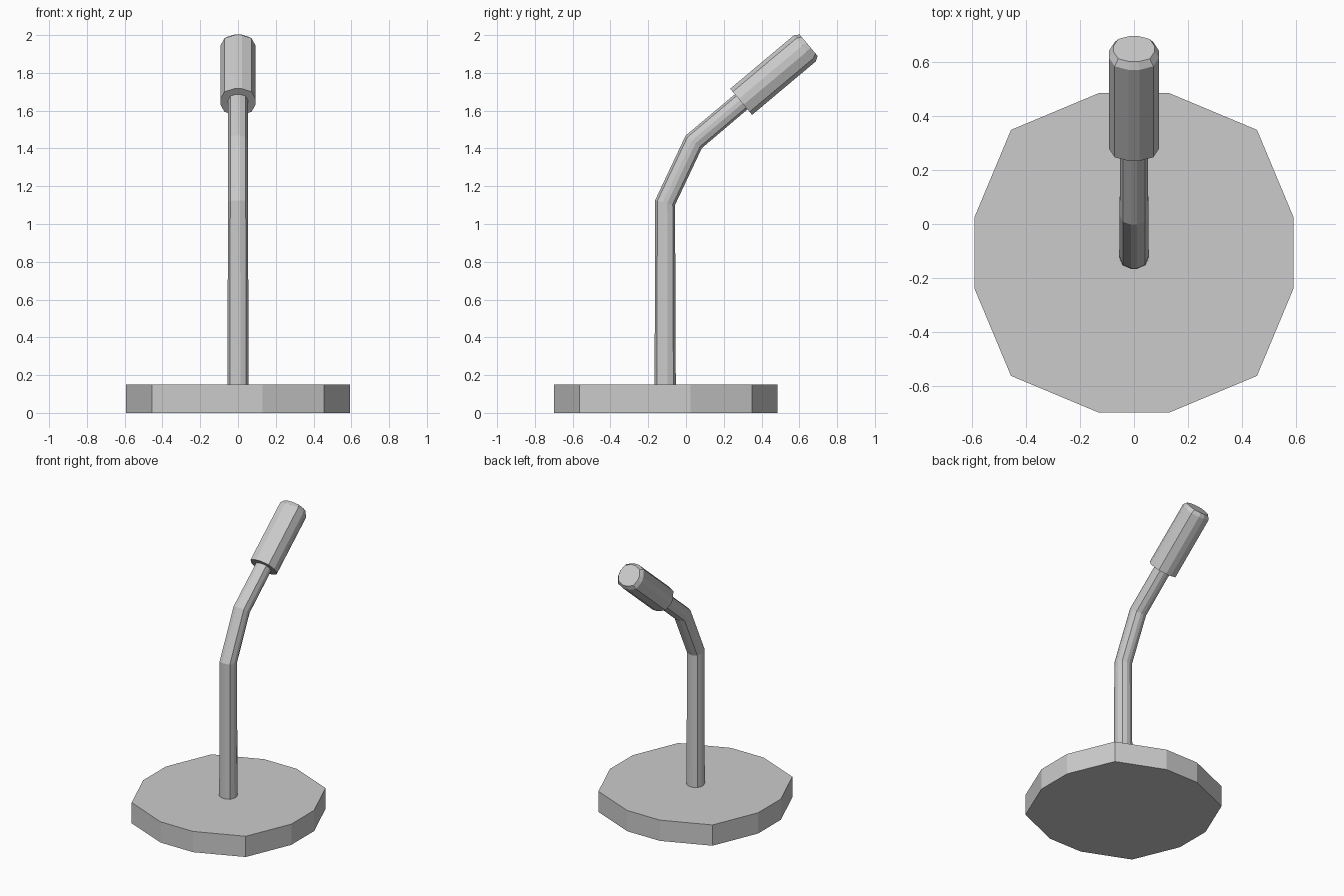
import bpy, bmesh, math

if "Cube" in bpy.data.objects:
    bpy.data.objects.remove(bpy.data.objects["Cube"])

# shared 12-sided, slightly squared cross-section (half width 1)
QUARTER = [(1, 0.22), (0.77, 0.77), (0.22, 1)]
SECTION = []
for k in range(4):
    c, s = round(math.cos(k * math.pi / 2)), round(math.sin(k * math.pi / 2))
    SECTION += [(c * x - s * y, s * x + c * y) for x, y in QUARTER]


def loft(name, rings):
    """Rings are (y, z, lean angle, half width x, half width in-plane); lean 0 = flat ring."""
    bm = bmesh.new()
    loops = []
    for y, z, a, rx, ry in rings:
        loops.append([bm.verts.new((u * rx,
                                    y + v * ry * math.cos(a),
                                    z - v * ry * math.sin(a))) for u, v in SECTION])
    n = len(SECTION)
    for lo, hi in zip(loops, loops[1:]):
        for i in range(n):
            j = (i + 1) % n
            bm.faces.new((lo[i], lo[j], hi[j], hi[i]))
    bm.faces.new(loops[0][::-1])
    bm.faces.new(loops[-1])
    bmesh.ops.recalc_face_normals(bm, faces=bm.faces[:])
    me = bpy.data.meshes.new(name)
    bm.to_mesh(me)
    bm.free()
    ob = bpy.data.objects.new(name, me)
    bpy.context.collection.objects.link(ob)
    return ob


# heavy base plate
loft("base", [(-0.107, 0, 0, 0.592, 0.592), (-0.107, 0.15, 0, 0.592, 0.592)])

# bent stem with mitred joints
path = [(-0.11, 0.145), (-0.111, 1.113), (0.041, 1.435), (0.31, 1.662)]
radii = [0.056, 0.053, 0.053, 0.052]
leans = [math.atan2(b[0] - a[0], b[1] - a[1]) for a, b in zip(path, path[1:])]
stem = []
for i, (y, z) in enumerate(path):
    a0, a1 = leans[max(i - 1, 0)], leans[min(i, len(leans) - 1)]
    r = radii[i]
    stem.append((y, z, (a0 + a1) / 2, r, r / math.cos((a1 - a0) / 2)))
loft("stem", stem)

# microphone head with chamfered tip
tilt = math.radians(50)
head = []
for d, r in [(0, 0.093), (0.44, 0.093), (0.466, 0.076)]:
    head.append((0.292 + d * math.sin(tilt), 1.647 + d * math.cos(tilt), tilt, r, r * 0.97))
loft("microphone_head", head)
